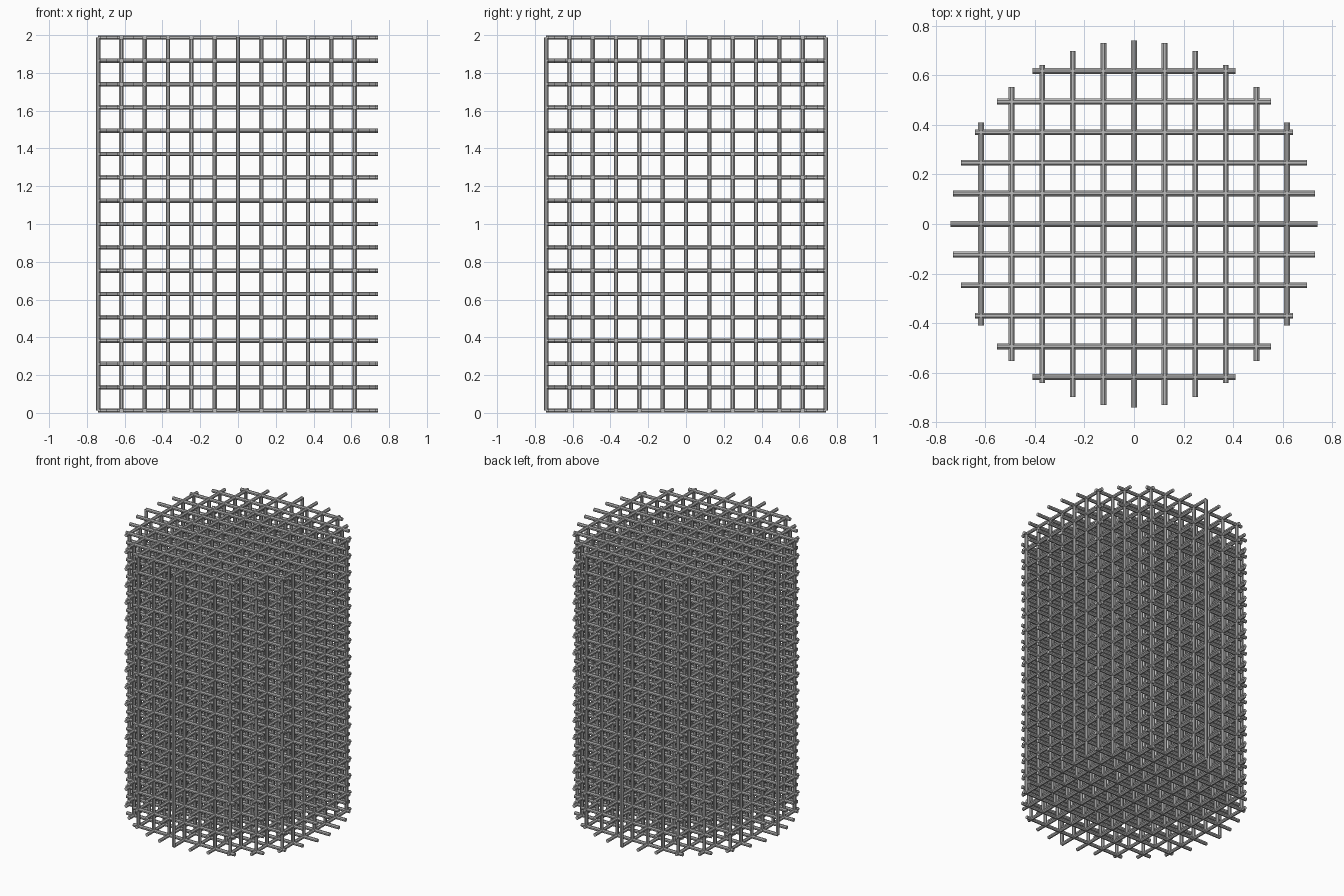
import bpy, bmesh, math
from mathutils import Matrix, Vector

if "Cube" in bpy.data.objects:
    bpy.data.objects.remove(bpy.data.objects["Cube"], do_unlink=True)

ROD = 0.0125                       # rod radius
SIDES = 8
LEVELS = 16                        # cells in height
STEP = (2 - 2 * ROD) / LEVELS
CELLS = 6                          # cells from the axis to the rim
RADIUS = CELLS * STEP

steel = bpy.data.materials.new("mid grey steel")
steel.use_nodes = True
colour = (0.5, 0.5, 0.5, 1)
steel.diffuse_color = colour
steel.node_tree.nodes["Principled BSDF"].inputs["Base Color"].default_value = colour


def add_rod(bm, start, end, capped):
    start, end = Vector(start), Vector(end)
    axis = end - start
    turn = axis.to_track_quat('Z', 'Y').to_matrix().to_4x4()
    spin = Matrix.Rotation(math.pi / SIDES, 4, 'Z')
    bmesh.ops.create_cone(bm, cap_ends=capped, segments=SIDES, radius1=ROD, radius2=ROD,
                          depth=axis.length,
                          matrix=Matrix.Translation((start + end) / 2) @ turn @ spin)


def make_object(name, rods, capped=True):
    bm = bmesh.new()
    for start, end in rods:
        add_rod(bm, start, end, capped)
    mesh = bpy.data.meshes.new(name)
    bm.to_mesh(mesh)
    bm.free()
    mesh.materials.append(steel)
    obj = bpy.data.objects.new(name, mesh)
    bpy.context.collection.objects.link(obj)


# Horizontal rods, each trimmed to the round outline
across, deep = [], []
for level in range(LEVELS + 1):
    z = ROD + level * STEP
    for k in range(1 - CELLS, CELLS):
        side = k * STEP
        half = math.sqrt(RADIUS ** 2 - side ** 2)
        across.append(((-half, side, z), (half, side, z)))
        deep.append(((side, -half, z), (side, half, z)))
make_object("crosswise_rods", across)
make_object("lengthwise_rods", deep)

# Upright open tubes at every grid point inside the outline; the left rim has none
upright = []
for i in range(-CELLS, CELLS):
    for j in range(-CELLS, CELLS + 1):
        if i * i + j * j <= CELLS * CELLS:
            x, y = i * STEP, j * STEP
            upright.append(((x, y, ROD), (x, y, 2 - ROD)))
make_object("upright_rods", upright, capped=False)
